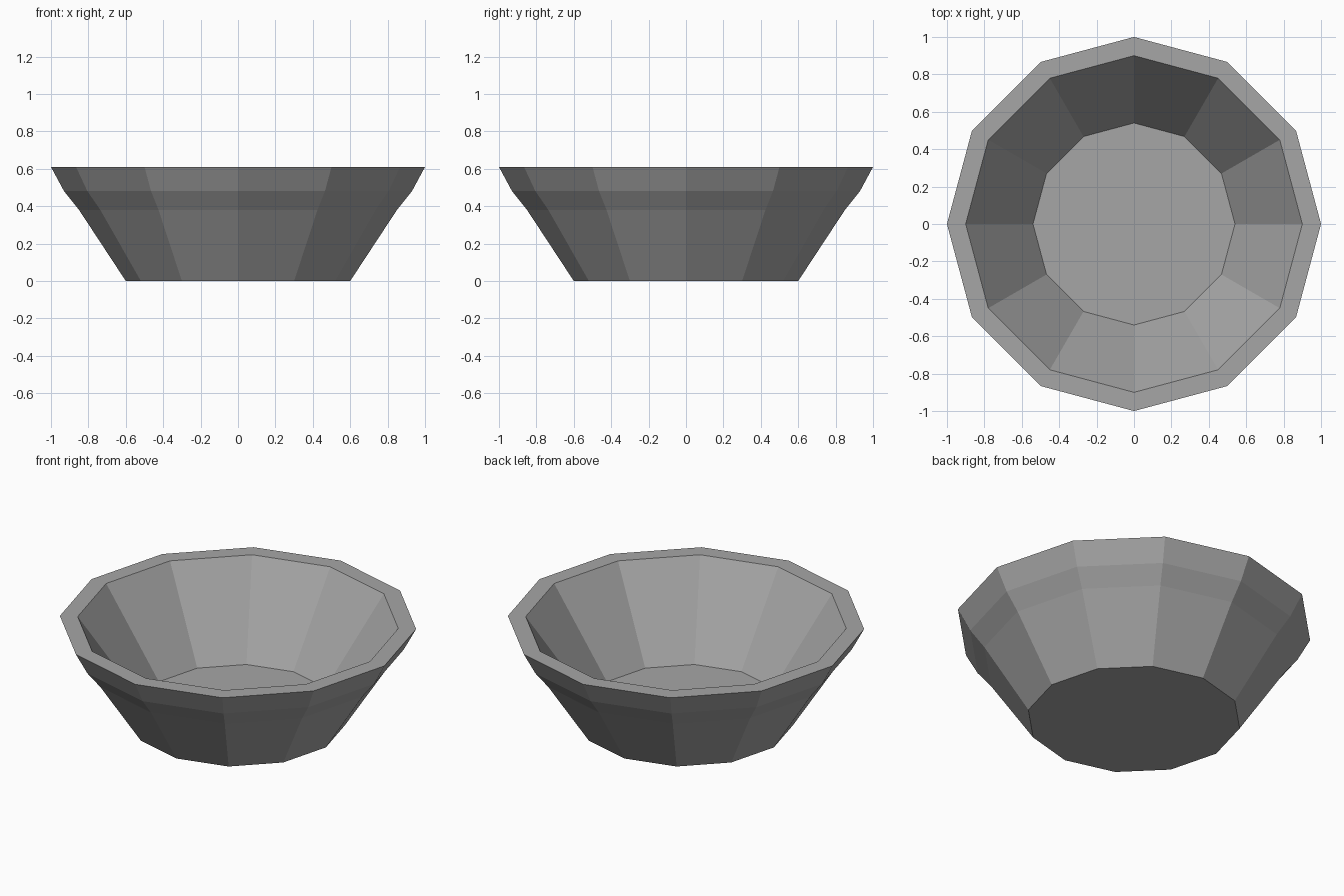
import bpy, bmesh, math

if "Cube" in bpy.data.objects:
    bpy.data.objects.remove(bpy.data.objects["Cube"])

SIDES = 12
# (radius, height) from the outer base, up over the rim, down to the inner floor
PROFILE = [(0.6, 0.0), (0.85, 0.38), (0.93, 0.48), (1.0, 0.61), (0.9, 0.61), (0.54, 0.10)]

grey = bpy.data.materials.new("stone grey")
grey.diffuse_color = (0.38, 0.38, 0.38, 1)
grey.use_nodes = True
grey.node_tree.nodes["Principled BSDF"].inputs["Base Color"].default_value = grey.diffuse_color

# Bowl: rings of the profile, bridged and capped
bm = bmesh.new()
rings = []
for r, z in PROFILE:
    angles = [2 * math.pi * i / SIDES for i in range(SIDES)]
    rings.append([bm.verts.new((r * math.cos(a), r * math.sin(a), z)) for a in angles])
for low, high in zip(rings, rings[1:]):
    for i in range(SIDES):
        j = (i + 1) % SIDES
        bm.faces.new((low[i], low[j], high[j], high[i]))
bm.faces.new(rings[0][::-1])   # underside
bm.faces.new(rings[-1])        # inner floor
bmesh.ops.recalc_face_normals(bm, faces=bm.faces)

mesh = bpy.data.meshes.new("bowl")
bm.to_mesh(mesh)
bm.free()
mesh.materials.append(grey)
bpy.context.collection.objects.link(bpy.data.objects.new("bowl", mesh))
